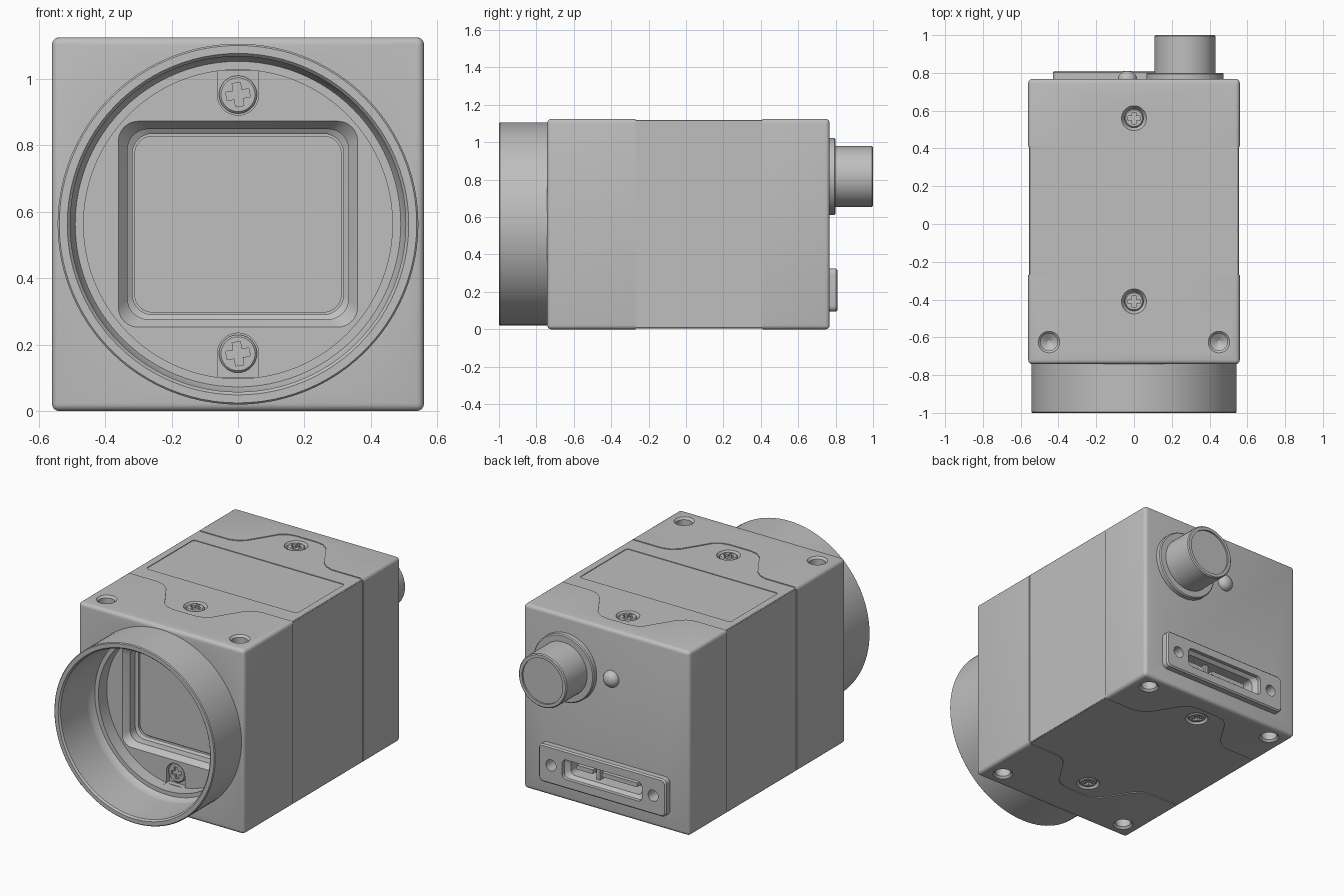
import bpy, bmesh, math
from mathutils import Matrix, Vector

old = bpy.data.objects.get("Cube")
if old:
    bpy.data.objects.remove(old, do_unlink=True)

metal = bpy.data.materials.new("plain_grey")
metal.use_nodes = True
GREY = (0.52, 0.52, 0.52, 1)
metal.diffuse_color = GREY
metal.node_tree.nodes["Principled BSDF"].inputs["Base Color"].default_value = GREY

# Main sizes
HALF, HEIGHT, FRONT, BACK = 0.56, 1.125, -0.742, 0.768
MID_Z = HEIGHT / 2
MID_Y = 0.07      # centre of the cover panel


# Facing directions: local z points out of the chosen side
TURN = {
    "top": Matrix(),
    "bottom": Matrix.Rotation(math.pi, 4, "Y"),
    "front": Matrix.Rotation(math.pi / 2, 4, "X"),
    "back": Matrix.Rotation(math.pi, 4, "Z") @ Matrix.Rotation(math.pi / 2, 4, "X"),
}


def at(side, x, y, z):
    return Matrix.Translation((x, y, z)) @ TURN[side]


# Flat outlines
def circle(r, n=64):
    return [(r * math.cos(math.tau * i / n), r * math.sin(math.tau * i / n)) for i in range(n)]


def round_rect(hx, hy, r, n=8):
    pts = []
    for k, (sx, sy) in enumerate(((1, 1), (-1, 1), (-1, -1), (1, -1))):
        for i in range(n + 1):
            a = (k + i / n) * math.pi / 2
            pts.append((sx * (hx - r) + r * math.cos(a), sy * (hy - r) + r * math.sin(a)))
    return pts


def cross(a, w):
    quarter = [(a, w), (w, w), (w, a)]
    pts = []
    for k in range(4):
        c, s = round(math.cos(k * math.pi / 2)), round(math.sin(k * math.pi / 2))
        pts += [(x * c - y * s, x * s + y * c) for x, y in quarter]
    return pts


def loft(name, sections, place, closed=False):
    """Join matching outlines, each at its own depth, into a solid."""
    bm = bmesh.new()
    rings = [[bm.verts.new(place @ Vector((x, y, w))) for x, y in o] for o, w in sections]
    pairs = list(zip(rings, rings[1:]))
    if closed:
        pairs.append((rings[-1], rings[0]))
    else:
        bm.faces.new(rings[0])
        bm.faces.new(rings[-1])
    for a, b in pairs:
        for i in range(len(a)):
            j = (i + 1) % len(a)
            bm.faces.new((a[i], a[j], b[j], b[i]))
    bmesh.ops.recalc_face_normals(bm, faces=bm.faces)
    mesh = bpy.data.meshes.new(name)
    bm.to_mesh(mesh)
    bm.free()
    mesh.materials.append(metal)
    ob = bpy.data.objects.new(name, mesh)
    bpy.context.collection.objects.link(ob)
    return ob


def lathe(name, profile, place, closed=False):
    return loft(name, [(circle(r, 96), w) for r, w in profile], place, closed)


def apply(ob, mod):
    with bpy.context.temp_override(object=ob, active_object=ob, selected_objects=[ob]):
        bpy.ops.object.modifier_apply(modifier=mod.name)


def cut(ob, *cutters):
    for c in cutters:
        mod = ob.modifiers.new("cut", "BOOLEAN")
        mod.operation, mod.solver, mod.object = "DIFFERENCE", "EXACT", c
        apply(ob, mod)
    for c in cutters:
        bpy.data.objects.remove(c, do_unlink=True)


def screw(name, r, place):
    head = loft(name, [(circle(r), -0.03), (circle(r), -0.006), (circle(r - 0.006), 0)], place)
    cut(head, loft("cross_cutter", [(cross(r * 0.62, r * 0.22), -0.015), (cross(r * 0.62, r * 0.22), 0.02)], place))


# Housing with rounded edges
box = round_rect(HALF, MID_Z, 0.0001, 1)[::2]
body = loft("housing", [(box, 0), (box, BACK - FRONT)], at("front", 0, BACK, MID_Z))
bevel = body.modifiers.new("round", "BEVEL")
bevel.width, bevel.segments = 0.022, 4
apply(body, bevel)

# Shallow wrap-around cover band that widens around the screws
bump = [(0.7, 0.34), (0.35, 0.34), (0.3, 0.355), (0.26, 0.39), (0.19, 0.5), (0.16, 0.55), (0.12, 0.58), (0.07, 0.59)]
half = bump + [(-x, y) for x, y in reversed(bump)]
band = half + [(-x, -y) for x, y in half]
strip = round_rect(0.05, 0.34, 0.001, 1)
label = round_rect(0.51, 0.23, 0.015, 3)
for side, z in (("top", HEIGHT), ("bottom", 0)):
    spot = at(side, 0, MID_Y, z)
    cut(body, loft("band_cutter", [(band, -0.005), (band, 0.1)], spot))
    if side == "top":
        cut(body, loft("label_cutter", [(label, -0.009), (label, 0.1)], spot))
for s in (-1, 1):
    cut(body, loft("side_cutter", [(strip, -0.1), (strip, HEIGHT + 0.1)],
                   at("top", s * (HALF + 0.045), MID_Y, 0)))

# Cover screws and mounting holes
for side, z, rows in (("top", HEIGHT, (-0.625,)), ("bottom", 0, (-0.635, 0.67))):
    for y in (0.56, -0.41):
        spot = at(side, 0, y, z)
        cut(body, loft("seat_cutter", [(circle(0.05), -0.03), (circle(0.066), -0.005), (circle(0.066), 0.05)], spot))
        screw(side + "_cover_screw", 0.05, spot @ Matrix.Translation((0, 0, -0.008)))
    for y in rows:
        for x in (-0.45, 0.45):
            cut(body, loft("hole_cutter", [(circle(0.008), -0.12), (circle(0.045), -0.095),
                                           (circle(0.045), -0.012), (circle(0.058), 0.001),
                                           (circle(0.058), 0.05)], at(side, x, y, z)))

# Lens opening: stepped bore, window recess, screw pockets
front = at("front", 0, FRONT, MID_Z)
FLOOR = -0.14
cut(body, lathe("bore_cutter", [(0.465, FLOOR), (0.465, -0.06), (0.49, -0.06),
                                (0.506, -0.03), (0.506, 0.05)], front))
window = [(0.318, 0.272, -0.25), (0.318, 0.272, -0.235), (0.332, 0.286, -0.225), (0.332, 0.286, -0.175),
          (0.36, 0.31, -0.14), (0.36, 0.31, -0.1)]
cut(body, loft("window_cutter", [(round_rect(a, b, 0.06), w) for a, b, w in window], front))
arc = [(0.062 * math.cos(a), 0.062 * math.sin(a)) for a in [math.pi * (1 + i / 24) for i in range(25)]]
pocket = arc + [(0.062, 0.072), (-0.062, 0.072)]
for s in (0, 1):
    spot = front @ Matrix.Rotation(s * math.pi, 4, "Z") @ Matrix.Translation((0, 0.39, FLOOR))
    cut(body, loft("pocket_cutter", [(pocket, -0.03), (pocket, 0.03)], spot))
    screw("sensor_screw", 0.057, spot @ Matrix.Rotation(0.15, 4, "Z") @ Matrix.Translation((0, 0, -0.008)))
glass = round_rect(0.312, 0.266, 0.055)
loft("sensor_glass", [(glass, -0.255), (glass, -0.243)], front)

# Lens mount ring
lathe("lens_mount", [(0.543, -0.01), (0.543, 0.253), (0.538, 0.258), (0.514, 0.258),
                     (0.505, 0.248), (0.505, -0.01)], front, closed=True)

# Round rear connector
plug = at("back", 0.27, BACK, 0.817)
lathe("connector_flange", [(0.205, -0.01), (0.205, 0.026), (0.199, 0.032), (0.16, 0.032)], plug)
lathe("round_connector", [(0.162, 0), (0.162, 0.226), (0.156, 0.232), (0.137, 0.232), (0.137, 0.222)], plug)

# Status light dome
dome = [(0.05 * math.cos(a), 0.042 * math.sin(a)) for a in [i * math.pi / 20 for i in range(10)]]
lathe("status_light", [(0.05, -0.01)] + dome, at("back", -0.035, BACK, 0.825))

# Data port plate with slot, tongues and fixing holes
port = at("back", 0, BACK, 0.21)
plate = loft("port_plate", [(round_rect(0.43, 0.115, 0.03), -0.01), (round_rect(0.43, 0.115, 0.03), 0.034),
                            (round_rect(0.422, 0.107, 0.024), 0.042)], port)


def slot():
    shape = [(0.24, 0.043, -0.1), (0.24, 0.043, 0.0), (0.27, 0.06, 0.02), (0.27, 0.06, 0.08)]
    return loft("slot_cutter", [(round_rect(a, b, 0.03), w) for a, b, w in shape], port)


cut(plate, slot())
cut(body, slot())
for x in (-0.345, 0.345):
    for ob in (plate, body):
        cut(ob, loft("fixing_cutter", [(circle(0.034), -0.06), (circle(0.034), 0.08)],
                     port @ Matrix.Translation((x, 0, 0))))
for x, w in ((0.075, 0.12), (-0.16, 0.055)):
    tongue = round_rect(w, 0.013, 0.004, 2)
    loft("port_tongue", [(tongue, -0.11), (tongue, -0.02)], port @ Matrix.Translation((x, 0, 0)))
divider = round_rect(0.012, 0.044, 0.003, 2)
loft("port_divider", [(divider, -0.11), (divider, -0.03)], port @ Matrix.Translation((-0.075, 0, 0)))

# Smooth round surfaces, keep edges crisp
bpy.ops.object.select_all(action="DESELECT")
for ob in bpy.context.collection.objects:
    if ob.type == "MESH":
        ob.select_set(True)
        bpy.context.view_layer.objects.active = ob
bpy.ops.object.shade_smooth_by_angle(angle=math.radians(30))
